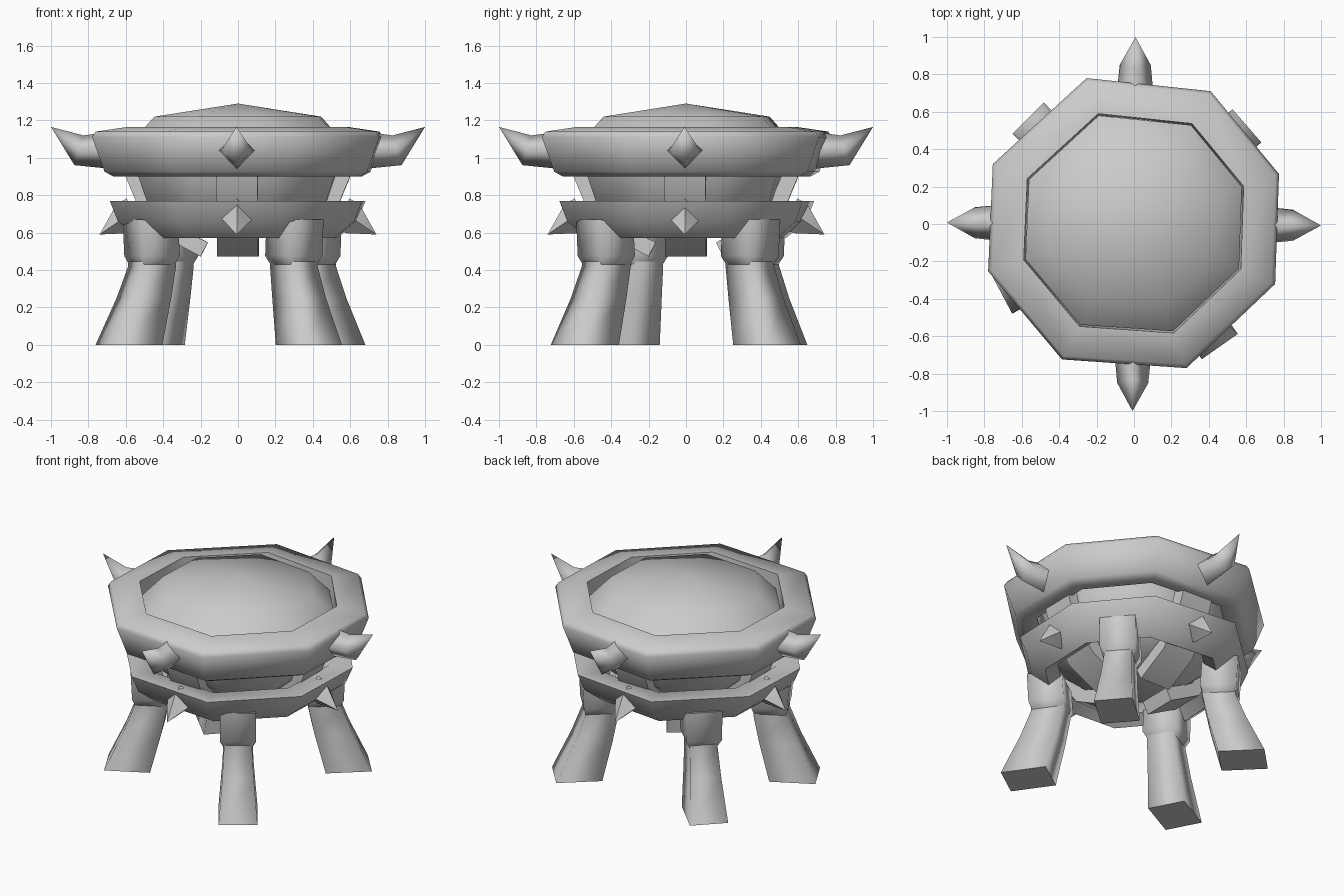
import bpy, bmesh, math
from mathutils import Vector, Matrix

cube = bpy.data.objects.get("Cube")
if cube:
    bpy.data.objects.remove(cube, do_unlink=True)

stone = bpy.data.materials.new("grey_stone")
stone.use_nodes = True
stone.diffuse_color = (0.6, 0.6, 0.6, 1)
stone.node_tree.nodes["Principled BSDF"].inputs["Base Color"].default_value = (0.6, 0.6, 0.6, 1)

# Hand-hewn octagon: corner directions in degrees
CORNERS = [math.radians(a) for a in (19, 60, 108, 157, 198, 242, 290, 337)]


def loft(name, rings, loop=False, caps=True, angle=100, turn=0):
    """Skin a list of equal point rings; loop joins last to first."""
    bm = bmesh.new()
    rows = [[bm.verts.new(p) for p in ring] for ring in rings]
    n = len(rows[0])
    pairs = list(zip(rows, rows[1:])) + ([(rows[-1], rows[0])] if loop else [])
    for a, b in pairs:
        for i in range(n):
            j = (i + 1) % n
            bm.faces.new((a[i], a[j], b[j], b[i]))
    flat = []
    if caps and not loop:
        flat = [bm.faces.new(rows[0][::-1]), bm.faces.new(rows[-1])]
    flat = [tuple(f.calc_center_median()) for f in flat]
    bmesh.ops.remove_doubles(bm, verts=bm.verts, dist=0.0005)
    bmesh.ops.recalc_face_normals(bm, faces=bm.faces)
    bmesh.ops.transform(bm, matrix=Matrix.Rotation(turn, 4, "Z"), verts=bm.verts)
    mesh = bpy.data.meshes.new(name)
    bm.to_mesh(mesh)
    bm.free()
    ob = bpy.data.objects.new(name, mesh)
    bpy.context.collection.objects.link(ob)
    mesh.materials.append(stone)
    bpy.ops.object.select_all(action="DESELECT")
    ob.select_set(True)
    bpy.context.view_layer.objects.active = ob
    bpy.ops.object.shade_smooth_by_angle(angle=math.radians(angle))
    # end caps stay flat
    spin = Matrix.Rotation(turn, 4, "Z")
    for f in mesh.polygons:
        if any((f.center - spin @ Vector(c)).length < 0.001 for c in flat):
            f.use_smooth = False
    return ob


def octagon(r, z):
    return [(r * math.cos(a), r * math.sin(a), z) for a in CORNERS]


def lathe(name, profile, loop, angle):
    return loft(name, [octagon(r, z) for r, z in profile], loop, False, angle)


def rect(r, z, depth, width, tilt=0):
    """Level rectangle pointing along +x, sloping up outward by tilt."""
    return [(r + sx * depth / 2, sy * width / 2, z + sx * tilt)
            for sx, sy in ((-1, -1), (1, -1), (1, 1), (-1, 1))]


def diamond(r, z, half, lean):
    """Four-cornered spike section; lean tips its axis up from +x."""
    up = Vector((-math.sin(lean), 0, math.cos(lean))) * half
    side = Vector((0, half, 0))
    c = Vector((r, 0, z))
    return [c + up, c + side, c - up, c - side]


# Bowl and its domed filling
lathe("bowl", [(0.61, 1.07), (0.56, 0.9), (0.51, 0.76), (0.34, 0.62), (0, 0.58)], False, 50)
lathe("domed_filling", [(0.61, 1.07), (0.47, 1.22), (0, 1.29)], False, 60)

# Heavy upper rim and lower support ring
lathe("upper_rim", [(0.62, 1.165), (0.8, 1.14), (0.82, 1.11), (0.75, 0.925),
                    (0.70, 0.9), (0.61, 0.92)], True, 62)
lathe("lower_ring", [(0.57, 0.765), (0.72, 0.768), (0.675, 0.66), (0.56, 0.57),
                     (0.48, 0.62)], True, 62)

# Straps under the bowl, horns and spikes, one set on each side
STRAP = [(0.57, 0.96), (0.555, 0.9), (0.505, 0.78), (0.39, 0.62), (0.18, 0.51)]
for k, side in enumerate(("left", "back", "right", "front")):
    turn = k * math.pi / 2 - 0.008
    rings = []
    for i, (r, z) in enumerate(STRAP):
        a, b = STRAP[max(i - 1, 0)], STRAP[min(i + 1, len(STRAP) - 1)]
        along = Vector((b[0] - a[0], 0, b[1] - a[1])).normalized()
        out = Vector((-along.z, 0, along.x)) * 0.042
        c, w = Vector((r, 0, z)), Vector((0, 0.11, 0))
        rings.append([c - out - w, c + out - w, c + out + w, c - out + w])
    loft(side + "_strap", rings, angle=50, turn=turn)
    loft(side + "_horn", [diamond(0.68, 1.04, 0.1, -0.05), diamond(0.85, 1.04, 0.083, 0.3),
                          diamond(1.0, 1.165, 0, 0.7)], turn=turn)
    loft(side + "_lower_spike", [diamond(0.56, 0.7, 0.09, -0.4), diamond(0.615, 0.675, 0.085, -0.4),
                                 diamond(0.74, 0.59, 0, -0.6)], angle=60, turn=turn)

# Splayed legs with collars, set at slightly uneven bearings
for name, bearing in (("back_left", 41), ("back_right", 135), ("front_right", 208), ("front_left", 305)):
    turn = math.radians(bearing)
    loft(name + "_leg", [rect(0.66, 0, 0.28, 0.235), rect(0.57, 0.25, 0.23, 0.19),
                         rect(0.52, 0.42, 0.2, 0.17), rect(0.52, 0.5, 0.2, 0.17)], turn=turn)
    loft(name + "_collar", [rect(0.52, 0.43, 0.19, 0.17), rect(0.52, 0.475, 0.22, 0.22),
                            rect(0.53, 0.65, 0.22, 0.22, 0.02)], angle=100, turn=turn)
